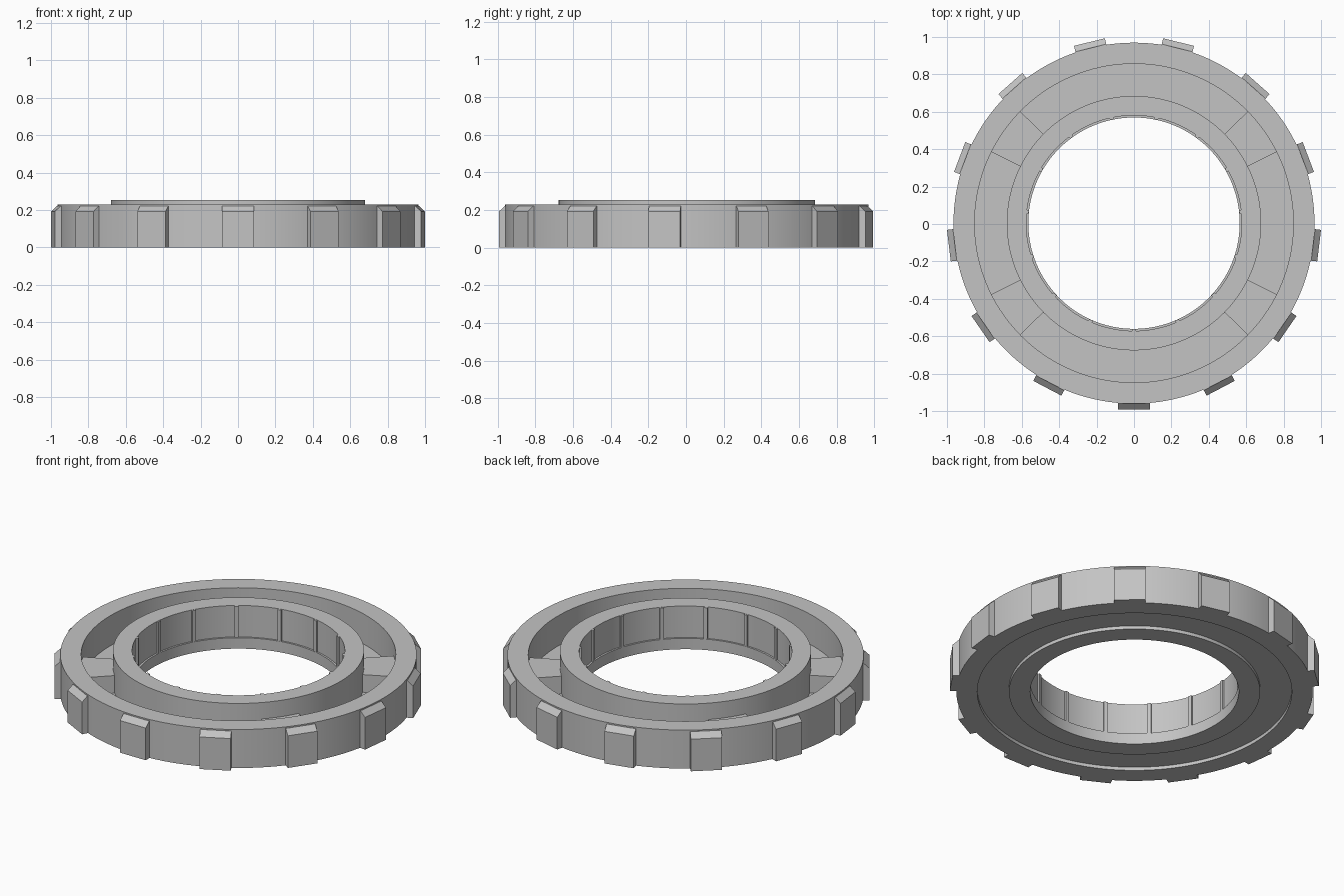
import bpy, math

cube = bpy.data.objects.get("Cube")
if cube:
    bpy.data.objects.remove(cube, do_unlink=True)

CENTRE_Y = 0.0045
SEGMENTS = 144

grey = bpy.data.materials.new("plain_grey")
grey.use_nodes = True
colour = (0.55, 0.55, 0.55, 1)
grey.diffuse_color = colour
grey.node_tree.nodes["Principled BSDF"].inputs["Base Color"].default_value = colour


def add_object(name, verts, faces):
    mesh = bpy.data.meshes.new(name)
    mesh.from_pydata(verts, [], faces)
    mesh.materials.append(grey)
    obj = bpy.data.objects.new(name, mesh)
    obj.location.y = CENTRE_Y
    bpy.context.collection.objects.link(obj)
    bpy.ops.object.select_all(action="DESELECT")
    obj.select_set(True)
    bpy.context.view_layer.objects.active = obj
    bpy.ops.object.mode_set(mode="EDIT")
    bpy.ops.mesh.select_all(action="SELECT")
    bpy.ops.mesh.normals_make_consistent(inside=False)
    bpy.ops.object.mode_set(mode="OBJECT")
    bpy.ops.object.shade_smooth_by_angle(angle=math.radians(30))
    return obj


def sweep(name, profile, start=0, span=360, steps=SEGMENTS):
    """Turn a closed (radius, z) profile about the axis, fully or as a capped sector."""
    full = span == 360
    n = len(profile)
    rows = steps if full else steps + 1
    verts = []
    for i in range(rows):
        a = math.radians(start + span * i / steps)
        verts += [(r * math.cos(a), r * math.sin(a), z) for r, z in profile]
    faces = []
    for i in range(steps):
        j = (i + 1) % rows
        for k in range(n):
            m = (k + 1) % n
            faces.append((i * n + k, j * n + k, j * n + m, i * n + m))
    if not full:
        faces += [tuple(range(n)), tuple((rows - 1) * n + k for k in range(n))]
    return add_object(name, verts, faces)


def box_profile(r0, r1, z0, z1):
    return [(r0, z0), (r1, z0), (r1, z1), (r0, z1)]


# Outer rim and the thin web set slightly above the underside
sweep("outer_ring", box_profile(0.852, 0.965, 0, 0.23))
sweep("floor_web", box_profile(0.675, 0.857, 0.02, 0.05))

# Hub with a small ledge low in the bore
sweep("hub", [(0.565, 0), (0.68, 0), (0.68, 0.253), (0.576, 0.253),
              (0.576, 0.065), (0.565, 0.065)])

# Narrow ribs lining the bore
RIBS = 15
for i in range(RIBS):
    angle = 270 + 360 * i / RIBS
    sweep(f"bore_rib_{i + 1}", box_profile(0.566, 0.58, 0.06, 0.252),
          angle - 1.1, 2.2, 2)

# Four blocks bridging the channel
for i, angle in enumerate((35.5, 144.5, 215.5, 324.5)):
    sweep(f"bridge_block_{i + 1}", box_profile(0.675, 0.857, 0.03, 0.155),
          angle - 9, 18, 10)

# Grip lugs with sloped tops around the rim
LUGS = 13
lug_side = [(0.95, 0), (0.997, 0), (0.997, 0.192), (0.965, 0.222), (0.95, 0.222)]
n = len(lug_side)
lug_faces = [tuple(range(n)), tuple(range(n, 2 * n))]
lug_faces += [(k, (k + 1) % n, n + (k + 1) % n, n + k) for k in range(n)]
for i in range(LUGS):
    lug = add_object(f"grip_lug_{i + 1}",
                     [(r, w, z) for w in (-0.085, 0.085) for r, z in lug_side],
                     lug_faces)
    lug.rotation_euler.z = math.radians(270 + 360 * i / LUGS)
